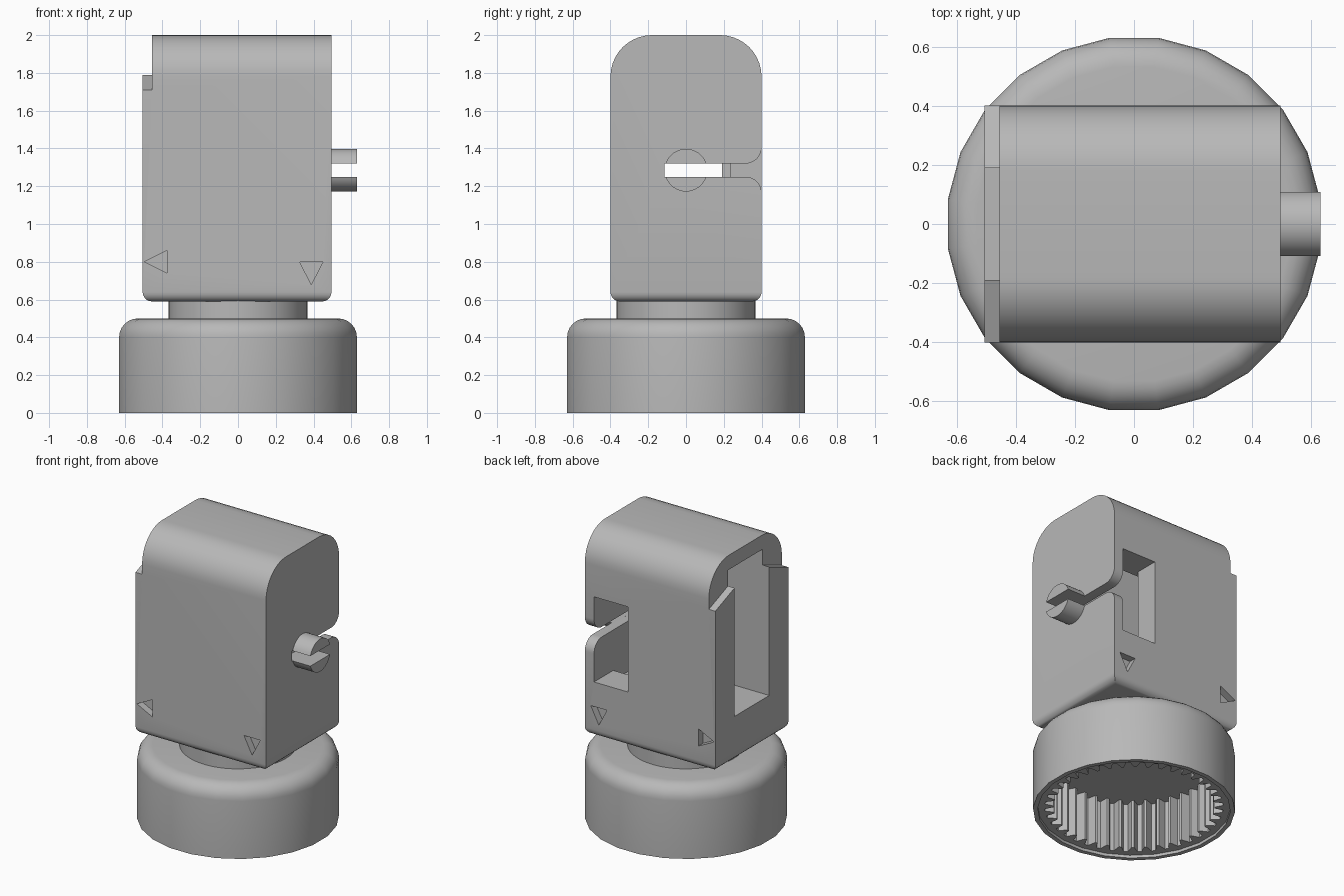
import bpy, bmesh, math
from mathutils import Vector

old = bpy.data.objects.get("Cube")
if old:
    bpy.data.objects.remove(old, do_unlink=True)

gray = bpy.data.materials.new("plain gray")
gray.use_nodes = True
GRAY = (0.48, 0.48, 0.48, 1)
gray.diffuse_color = GRAY
gray.node_tree.nodes["Principled BSDF"].inputs["Base Color"].default_value = GRAY


def make(name, bm):
    bmesh.ops.recalc_face_normals(bm, faces=bm.faces)
    mesh = bpy.data.meshes.new(name)
    bm.to_mesh(mesh)
    bm.free()
    mesh.materials.append(gray)
    ob = bpy.data.objects.new(name, mesh)
    bpy.context.collection.objects.link(ob)
    return ob


def prism(points, axis, lo, hi):
    """Extrude a 2D outline along x (points are y, z) or y (points are x, z)."""
    bm = bmesh.new()
    place = (lambda a, b: (lo, a, b)) if axis == "x" else (lambda a, b: (a, lo, b))
    face = bm.faces.new([bm.verts.new(place(a, b)) for a, b in points])
    ext = bmesh.ops.extrude_face_region(bm, geom=[face])
    shift = Vector((hi - lo, 0, 0) if axis == "x" else (0, hi - lo, 0))
    bmesh.ops.translate(bm, vec=shift, verts=[v for v in ext["geom"] if isinstance(v, bmesh.types.BMVert)])
    return bm


def box(x0, x1, y0, y1, z0, z1):
    return prism([(y0, z0), (y1, z0), (y1, z1), (y0, z1)], "x", x0, x1)


def arc(cx, cy, r, a0, a1, n=10):
    return [(cx + r * math.cos(math.radians(a0 + (a1 - a0) * i / n)),
             cy + r * math.sin(math.radians(a0 + (a1 - a0) * i / n))) for i in range(n + 1)]


def activate(ob):
    bpy.ops.object.select_all(action="DESELECT")
    ob.select_set(True)
    bpy.context.view_layer.objects.active = ob


def cut(ob, bm):
    cutter = make("cutter", bm)
    cutter.hide_render = True
    mod = ob.modifiers.new("cut", "BOOLEAN")
    mod.operation, mod.solver, mod.object = "DIFFERENCE", "EXACT", cutter
    activate(ob)
    bpy.ops.object.modifier_apply(modifier=mod.name)
    bpy.data.objects.remove(cutter, do_unlink=True)


def smooth(ob):
    activate(ob)
    bpy.ops.object.shade_smooth_by_angle(angle=math.radians(30))


def lathe(name, profile, sides, turn):
    bm = bmesh.new()
    rings = []
    for r, z in profile:
        rings.append([bm.verts.new((r * math.cos(turn + math.tau * i / sides),
                                    r * math.sin(turn + math.tau * i / sides), z))
                      for i in range(sides)])
    for a, b in zip(rings, rings[1:]):
        for i in range(sides):
            j = (i + 1) % sides
            bm.faces.new((a[i], a[j], b[j], b[i]))
    bm.faces.new(rings[0])
    bm.faces.new(rings[-1])
    ob = make(name, bm)
    smooth(ob)
    return ob


# Housing: arched block with softened bottom edges
outline = [(-0.4, 0.59), (0.4, 0.59)] + arc(0.18, 1.78, 0.22, 0, 90) + arc(-0.18, 1.78, 0.22, 90, 180)
bm = prism(outline, "x", -0.505, 0.495)
low = [e for e in bm.edges if all(v.co.z < 0.6 for v in e.verts)]
bmesh.ops.bevel(bm, geom=low, offset=0.05, segments=5, profile=0.5, affect="EDGES")
housing = make("housing", bm)

# Stepped left end with sloping ledges
cut(housing, prism([(-0.5, 1.67), (-0.19, 1.79), (0.19, 1.79), (0.5, 1.67), (0.5, 2.1), (-0.5, 2.1)],
                   "x", -0.6, -0.455))
# Inner chamber, side pocket and rear window
cut(housing, box(-0.6, 0.425, -0.19, 0.19, 0.9, 1.9))
cut(housing, box(-0.3, 0.425, 0, 0.235, 0.97, 1.56))
cut(housing, box(0.165, 0.425, 0, 0.5, 0.97, 1.56))

# Slot through the end wall, flaring at the rear edge
slot = ([(-0.115, 1.32), (-0.115, 1.25)] + arc(0.315, 1.165, 0.085, 90, 0)
        + [(0.5, 1.165), (0.5, 1.405)] + arc(0.315, 1.405, 0.085, 0, -90))
cut(housing, prism(slot, "x", 0.3, 0.6))

# Engraved arrows on front and rear
left_arrow = [(-0.495, 0.8), (-0.375, 0.74), (-0.375, 0.86)]
down_arrow = [(0.388, 0.68), (0.45, 0.8), (0.326, 0.8)]
for points in (left_arrow, down_arrow):
    for side in (-1, 1):
        cut(housing, prism(points, "y", side * 0.35, side * 0.45))
smooth(housing)

# Split pin
for name, a0, a1 in (("pin_upper", 18, 162), ("pin_lower", 198, 342)):
    smooth(make(name, prism(arc(0, 1.285, 0.113, a0, a1, 16), "x", 0.48, 0.63)))

# Neck
lathe("neck", [(0.368, 0.48), (0.368, 0.62)], 48, 0)

# Knob: rounded cap with a stepped hollow underside
cap = arc(0.535, 0.4, 0.1, 0, 90, 6)
lathe("knob", [(0.5, 0.36), (0.585, 0.36), (0.585, 0.02), (0.605, 0.02), (0.605, 0), (0.635, 0)] + cap,
      24, math.radians(7.5))

# Toothed ring inside the knob
TEETH = 40
bm = bmesh.new()
loops = []
for z in (0.02, 0.37):
    inner, outer = [], []
    for i in range(TEETH):
        for frac, r in ((0, 0.56), (0.3, 0.56), (0.55, 0.505), (0.75, 0.505)):
            a = math.tau * (i + frac) / TEETH
            inner.append(bm.verts.new((r * math.cos(a), r * math.sin(a), z)))
            outer.append(bm.verts.new((0.59 * math.cos(a), 0.59 * math.sin(a), z)))
    loops.append((inner, outer))
(in0, out0), (in1, out1) = loops
for a, b in ((in0, in1), (in1, out1), (out1, out0), (out0, in0)):
    for i in range(len(a)):
        j = (i + 1) % len(a)
        bm.faces.new((a[i], a[j], b[j], b[i]))
make("inner_teeth", bm)
